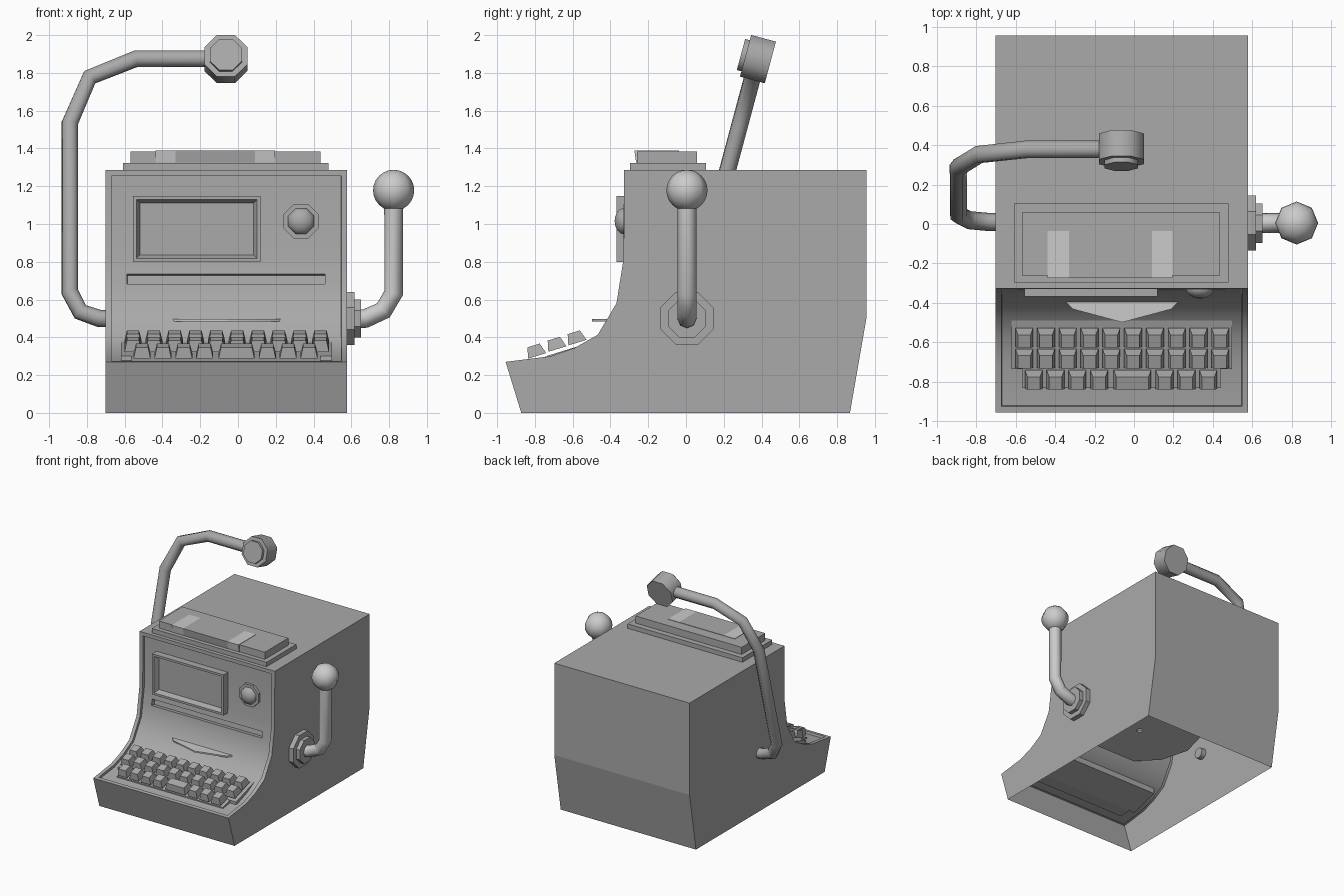
import bpy, bmesh
from math import radians, cos, sin, pi
from mathutils import Matrix, Vector

if "Cube" in bpy.data.objects:
    bpy.data.objects.remove(bpy.data.objects["Cube"])

CX = -0.06  # cabinet centre line
dark = bpy.data.materials.new("dark_grey")
dark.diffuse_color = (0.4, 0.4, 0.4, 1)
dark.use_nodes = True
dark.node_tree.nodes["Principled BSDF"].inputs["Base Color"].default_value = dark.diffuse_color


def finish(name, bm, angle=30, mat=dark):
    me = bpy.data.meshes.new(name)
    bm.to_mesh(me)
    bm.free()
    me.shade_smooth()
    me.set_sharp_from_angle(angle=radians(angle))
    if mat:
        me.materials.append(mat)
    ob = bpy.data.objects.new(name, me)
    bpy.context.collection.objects.link(ob)
    return ob


def prism(bm, pts, x0, x1):
    """Extrude a (y, z) outline along x; returns the side faces in outline order."""
    a = [bm.verts.new((x0, y, z)) for y, z in pts]
    b = [bm.verts.new((x1, y, z)) for y, z in pts]
    n = len(pts)
    sides = [bm.faces.new((a[i], a[(i + 1) % n], b[(i + 1) % n], b[i])) for i in range(n)]
    bm.faces.new(a[::-1])
    bm.faces.new(b)
    bmesh.ops.recalc_face_normals(bm, faces=bm.faces)
    return sides


def prism_obj(name, pts, x0, x1, mat=dark):
    bm = bmesh.new()
    prism(bm, pts, x0, x1)
    return finish(name, bm, mat=mat)


def box_pts(y0, y1, z0, z1):
    return [(y0, z0), (y0, z1), (y1, z1), (y1, z0)]


def octagon(name, base, r, depth, rot, angle=30):
    """Eight-sided drum from base along the rotated z axis, r = half width across flats."""
    bm = bmesh.new()
    k = r / cos(pi / 8)
    m = Matrix.Translation(base) @ rot @ Matrix.Translation((0, 0, depth / 2)) @ Matrix.Rotation(pi / 8, 4, 'Z')
    bmesh.ops.create_cone(bm, cap_ends=True, segments=8, radius1=k, radius2=k, depth=depth, matrix=m)
    return finish(name, bm, angle)


def ball(name, matrix, rings, mat):
    bm = bmesh.new()
    bmesh.ops.create_uvsphere(bm, u_segments=8, v_segments=rings, radius=1, matrix=matrix)
    return finish(name, bm, 60, mat)


def pipe(name, pts, r, mat=None):
    cu = bpy.data.curves.new(name, 'CURVE')
    cu.dimensions = '3D'
    cu.bevel_depth, cu.bevel_resolution, cu.use_fill_caps = r, 2, True
    sp = cu.splines.new('POLY')
    sp.points.add(len(pts) - 1)
    for p, co in zip(sp.points, pts):
        p.co = (*co, 1)
    if mat:
        cu.materials.append(mat)
    ob = bpy.data.objects.new(name, cu)
    bpy.context.collection.objects.link(ob)
    return ob


# Cabinet: open-bottomed shell with flat rim, recessed front panel and slot
front = [(-0.955, 0.27), (-0.717, 0.30), (-0.59, 0.344), (-0.468, 0.413),
         (-0.368, 0.58), (-0.33, 0.82), (-0.328, 1.286)]
outline = front + [(0.955, 1.286), (0.955, 0.50), (0.868, 0), (-0.872, 0)]
bm = bmesh.new()
sides = prism(bm, outline, -0.702, 0.578)
bmesh.ops.delete(bm, geom=[sides[9]], context='FACES_ONLY')
panel = sides[:len(front) - 1]
bmesh.ops.inset_region(bm, faces=panel, thickness=0.031, depth=0, use_even_offset=True)
bmesh.ops.inset_region(bm, faces=panel, thickness=0.002, depth=-0.02, use_even_offset=True)
cut = [panel[4]]
for axis, values in ((2, (0.683, 0.735)), (0, (-0.587, 0.46))):
    for v in values:
        no = Vector([float(i == axis) for i in range(3)])
        geom = list({g for f in cut for g in (f, *f.verts, *f.edges)})
        res = bmesh.ops.bisect_plane(bm, geom=geom, plane_co=no * v, plane_no=no)
        cut = [g for g in res['geom'] if isinstance(g, bmesh.types.BMFace)]
    lo, hi = values
    cut = [f for f in cut if lo < f.calc_center_median()[axis] < hi]
bmesh.ops.inset_region(bm, faces=cut, thickness=0.001, depth=-0.04)
cabinet = finish("cabinet", bm)
for p in cabinet.data.polygons:
    if p.center.y > 0.8:
        p.use_smooth = False

# Top sign: two stacked slabs and a folded label strip with light ends
prism_obj("sign_base", box_pts(-0.297, 0.105, 1.28, 1.324), -0.608, 0.478)
prism_obj("sign_block", box_pts(-0.26, 0.058, 1.32, 1.385), -0.568, 0.436)
label = [(-0.036, 1.388), (-0.273, 1.388), (-0.264, 1.325), (-0.255, 1.325), (-0.255, 1.38), (-0.036, 1.38)]
prism_obj("label_left", label, -0.437, -0.33, None)
prism_obj("label_middle", label, -0.33, 0.09)
prism_obj("label_right", label, 0.09, 0.195, None)

# Screen frame with stepped bezel
bm = bmesh.new()
prism(bm, box_pts(-0.368, -0.30, 0.80, 1.148), -0.555, 0.12)
face = [min(bm.faces, key=lambda f: f.calc_center_median().y)]
bmesh.ops.inset_region(bm, faces=face, thickness=0.026, depth=0)
bmesh.ops.inset_region(bm, faces=face, thickness=0.026, depth=-0.04)
finish("screen", bm)

# Round button beside the screen
RF = Matrix.Rotation(radians(90), 4, 'X')
octagon("button_ring", (0.334, -0.295, 1.015), 0.092, 0.037, RF)
ball("button", Matrix.Translation((0.334, -0.328, 1.015)) @ RF @ Matrix.Rotation(pi / 8, 4, 'Z')
     @ Matrix.Diagonal((0.075, 0.075, 0.05, 1)), 8, dark)

# Twelve-sided disc inside the cabinet, its edge poking out of the front
bm = bmesh.new()
rings = [[bm.verts.new((CX + r * sin(a * pi / 6), r * cos(a * pi / 6), z)) for a in range(12)]
         for r, z in ((0.498, 0.485), (0.498, 0.497), (0.025, 0.497), (0.025, 0.485))]
for i in range(4):
    for j in range(12):
        p, q, k = rings[i], rings[(i + 1) % 4], (j + 1) % 12
        bm.faces.new((p[j], p[k], q[k], q[j]))
bmesh.ops.recalc_face_normals(bm, faces=bm.faces)
finish("disc", bm, mat=None)

# Keyboard tray, stepped in for the lower row
prism_obj("tray_upper", [(-0.49, 0.378), (-0.735, 0.302), (-0.735, 0.262), (-0.49, 0.33)], -0.62, 0.497)
prism_obj("tray_lower", [(-0.735, 0.300), (-0.83, 0.275), (-0.83, 0.25), (-0.735, 0.262)], -0.565, 0.438)


# Keys: tapered caps
def key(name, x, y, z, w):
    bm = bmesh.new()
    bmesh.ops.create_cube(bm, size=1)
    for v in bm.verts:
        top = v.co.z > 0
        v.co = (v.co.x * (w - 0.026 * top), v.co.y * (0.068 if top else 0.1) - 0.002 * top, 0.058 * top)
    bm.transform(Matrix.Translation((x, y, z)) @ Matrix.Rotation(radians(17), 4, 'X'))
    finish(name, bm)


for r, (y, z) in enumerate(((-0.575, 0.372), (-0.681, 0.338))):
    for i in range(10):
        key(f"key_{r}_{i}", -0.556 + 0.1103 * i, y, z, 0.09)
for i in (0, 1, 2, 3, 6, 7, 8):
    key(f"key_2_{i}", -0.508 + 0.1105 * i, -0.788, 0.302, 0.09)
key("space_key", -0.008, -0.788, 0.302, 0.19)

# Side lever: mount discs, bent rod, ball
RX = Matrix.Rotation(radians(90), 4, 'Y')
octagon("lever_mount", (0.57, 0.005, 0.50), 0.14, 0.048, RX)
octagon("lever_collar", (0.61, 0.005, 0.50), 0.1, 0.042, RX)
pipe("lever_rod", [(x, 0.005, z) for x, z in
                   ((0.62, 0.497), (0.675, 0.50), (0.77, 0.543), (0.824, 0.635), (0.824, 1.12))], 0.05)
ball("lever_ball", Matrix.Translation((0.824, 0.005, 1.178)) @ Matrix.Scale(0.109, 4), 12, None)

# Lamp arm, leaning back 15 degrees
pipe("lamp_arm", [(x, 0.01 + 0.268 * (z - 0.5), z) for x, z in
                  ((-0.66, 0.498), (-0.735, 0.50), (-0.835, 0.535), (-0.89, 0.64), (-0.89, 1.535),
                   (-0.785, 1.777), (-0.54, 1.875), (-0.1, 1.875))], 0.046, dark)

# Lamp head and lens
RL = Matrix.Rotation(radians(75), 4, 'X')
axis = RL @ Vector((0, 0, 1))
head = Vector((-0.064, 0.381, 1.873))
octagon("lamp_head", head - axis * 0.068, 0.114, 0.136, RL, 50)
octagon("lamp_lens", head + axis * 0.06, 0.085, 0.033, RL, 50)
